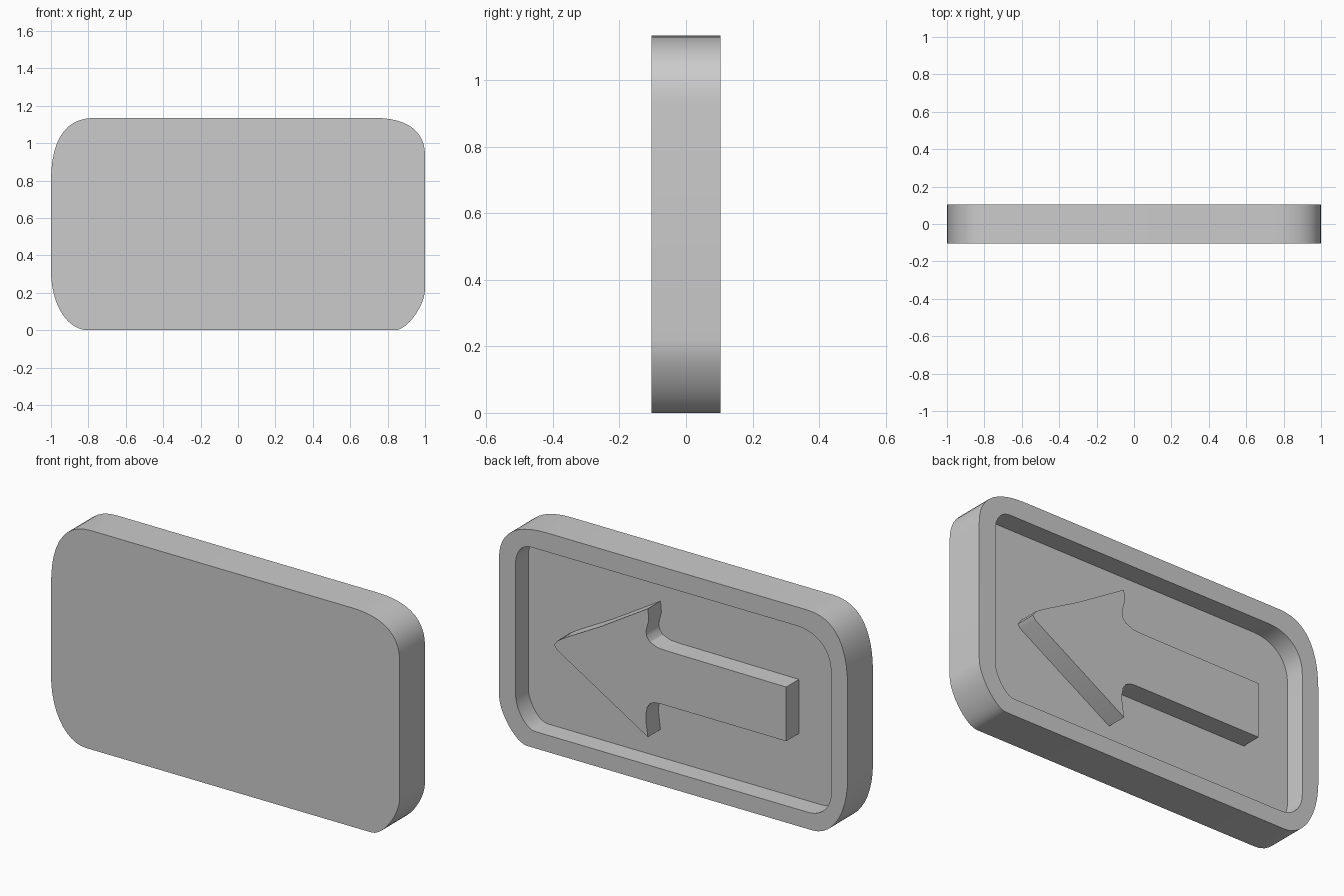
import bpy, bmesh, math
from mathutils import Vector
from mathutils.geometry import interpolate_bezier

if "Cube" in bpy.data.objects:
    bpy.data.objects.remove(bpy.data.objects["Cube"])

BACK, FLOOR = 0.104, 0.0
STEPS = 12

grey = bpy.data.materials.new("plain_grey")
grey.use_nodes = True
grey.diffuse_color = (0.6, 0.6, 0.6, 1)
grey.node_tree.nodes["Principled BSDF"].inputs["Base Color"].default_value = (0.6, 0.6, 0.6, 1)


def rounded_panel(left, right, bottom, top, corners):
    """Outline in (x, z); each corner is (width, height, roundness)."""
    spots = [(left, bottom), (right, bottom), (right, top), (left, top)]
    outline = []
    for i, ((x, z), (w, h, k)) in enumerate(zip(spots, corners)):
        corner = Vector((x, z, 0))
        on_flat = corner + Vector((w if x < 0 else -w, 0, 0))
        on_side = corner + Vector((0, h if z == bottom else -h, 0))
        start, end = (on_side, on_flat) if i % 2 == 0 else (on_flat, on_side)
        outline += interpolate_bezier(start, start.lerp(corner, k),
                                      end.lerp(corner, k), end, STEPS)
    return [(p.x, p.y) for p in outline]


def ring(bm, outline, y):
    return [bm.verts.new((x, y, z)) for x, z in outline]


def bridge(bm, a, b):
    for i in range(len(a)):
        j = (i + 1) % len(a)
        bm.faces.new((a[i], a[j], b[j], b[i]))


def solid(name, rings):
    """Join a series of rings into a closed solid."""
    bm = bmesh.new()
    loops = [ring(bm, outline, y) for outline, y in rings]
    for a, b in zip(loops, loops[1:]):
        bridge(bm, a, b)
    bm.faces.new(loops[0])
    bm.faces.new(loops[-1])
    bmesh.ops.recalc_face_normals(bm, faces=bm.faces)
    mesh = bpy.data.meshes.new(name)
    bm.to_mesh(mesh)
    bm.free()
    mesh.materials.append(grey)
    obj = bpy.data.objects.new(name, mesh)
    bpy.context.collection.objects.link(obj)
    bpy.ops.object.select_all(action="DESELECT")
    obj.select_set(True)
    bpy.context.view_layer.objects.active = obj
    bpy.ops.object.shade_smooth_by_angle(angle=math.radians(30))
    return obj


# Slab with uneven rounded corners and a recess in its back
# corner order: bottom -x, bottom +x, top +x, top -x
outer = rounded_panel(-1, 1, 0, 1.135,
                      [(0.2, 0.32, 0.57), (0.16, 0.22, 0.4),
                       (0.27, 0.2, 0.65), (0.23, 0.34, 0.66)])
inner = rounded_panel(-0.905, 0.905, 0.087, 1.037,
                      [(0.13, 0.13, 0.57), (0.11, 0.16, 0.45),
                       (0.09, 0.11, 0.6), (0.2, 0.19, 0.6)])
solid("slab", [(outer, -BACK), (outer, BACK), (inner, BACK), (inner, FLOOR)])

# Raised arrow on the recess floor, sunk slightly into it
arrow = [(0.684, 0.565), (0.665, 0.592), (0.606, 0.628), (0.42, 0.73), (0.146, 0.897),
         (0.141, 0.84), (0.157, 0.776), (0.152, 0.75), (0.134, 0.727),
         (0.09, 0.71), (0.036, 0.707), (-0.648, 0.703),
         (-0.648, 0.422), (0.075, 0.423), (0.11, 0.42), (0.135, 0.407),
         (0.15, 0.385), (0.157, 0.35), (0.157, 0.31), (0.146, 0.231),
         (0.67, 0.545)]
solid("arrow", [(arrow, BACK), (arrow, FLOOR - 0.02)])
